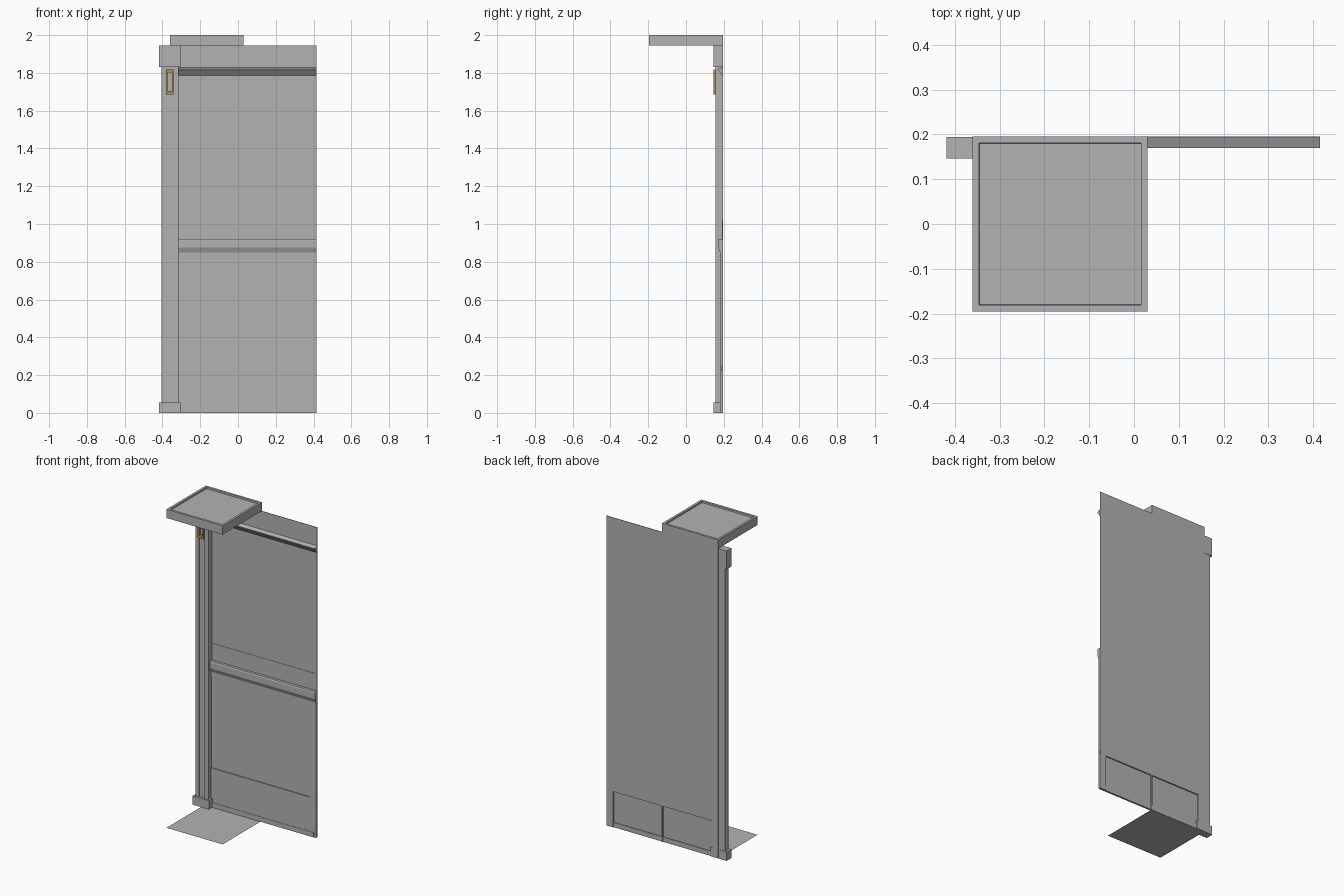
import bpy
import bmesh

if "Cube" in bpy.data.objects:
    bpy.data.objects.remove(bpy.data.objects["Cube"], do_unlink=True)


def material(name, rgb):
    m = bpy.data.materials.new(name)
    m.use_nodes = True
    m.diffuse_color = (*rgb, 1)
    m.node_tree.nodes["Principled BSDF"].inputs["Base Color"].default_value = (*rgb, 1)
    return m


GREY = material("plain grey", (0.45, 0.45, 0.45))
BRASS = material("brass", (0.42, 0.27, 0.09))


def finish(name, bm, mat):
    bmesh.ops.recalc_face_normals(bm, faces=bm.faces)
    mesh = bpy.data.meshes.new(name)
    bm.to_mesh(mesh)
    bm.free()
    mesh.materials.append(mat)
    obj = bpy.data.objects.new(name, mesh)
    bpy.context.collection.objects.link(obj)
    return obj


def boxes(name, spans, mat=GREY):
    """One object from boxes, each given as (x0, x1, y0, y1, z0, z1)."""
    bm = bmesh.new()
    for x0, x1, y0, y1, z0, z1 in spans:
        verts = bmesh.ops.create_cube(bm, size=1)["verts"]
        for v in verts:
            v.co.x = x1 if v.co.x > 0 else x0
            v.co.y = y1 if v.co.y > 0 else y0
            v.co.z = z1 if v.co.z > 0 else z0
    return finish(name, bm, mat)


def extrude_profile(name, profile, axis, start, end):
    """Sweep a closed profile along x (points are y, z) or z (points are x, y)."""
    bm = bmesh.new()
    place = (lambda p, t: (t, *p)) if axis == "x" else (lambda p, t: (*p, t))
    face = bm.faces.new([bm.verts.new(place(p, start)) for p in profile])
    out = bmesh.ops.extrude_face_region(bm, geom=[face])["geom"]
    shift = (end - start, 0, 0) if axis == "x" else (0, 0, end - start)
    bmesh.ops.translate(bm, verts=[g for g in out if isinstance(g, bmesh.types.BMVert)], vec=shift)
    return finish(name, bm, GREY)


LEFT, RIGHT, BACK = -0.36, 0.415, 0.195
POST = -0.315          # inner side of the post
MID = 0.03             # inner edge of the canopy

# Thin wall sheet and the ribs of its two low rear bays
boxes("wall_sheet", [(LEFT, RIGHT, 0.192, BACK, 0.225, 1.945)])
boxes("rear_ribs", [(LEFT, -0.32, 0.185, BACK, 0, 0.225),
                    (MID - 0.004, MID + 0.004, 0.185, BACK, 0, 0.225),
                    (0.37, RIGHT, 0.185, BACK, 0, 0.225),
                    (-0.32, 0.37, 0.185, 0.191, 0, 0.03)])

# Panelled lower wall: frame around a recessed field
boxes("wainscot_frame", [(LEFT, RIGHT, 0.181, 0.187, 0, 0.245),
                         (LEFT, RIGHT, 0.181, 0.193, 0.82, 0.86),
                         (0.375, RIGHT, 0.181, 0.193, 0.245, 0.82)])
boxes("wainscot_field", [(LEFT, 0.375, 0.187, 0.193, 0.225, 0.82)])
boxes("skirting_strip", [(POST, 0.4, 0.179, 0.182, 0, 0.03)])

# Horizontal mouldings
extrude_profile("chair_rail", [(0.193, 0.92), (0.173, 0.92), (0.17, 0.912),
                               (0.17, 0.875), (0.181, 0.85), (0.193, 0.85)], "x", LEFT, RIGHT)
boxes("rail_backing", [(POST, 0.405, 0.19, 0.193, 0.92, 1.025)])
extrude_profile("cornice", [(0.193, 1.83), (0.17, 1.82), (0.17, 1.815), (0.193, 1.785)],
                "x", LEFT, RIGHT)

# Grooved post with base and capital blocks
extrude_profile("post_shaft", [(-0.405, BACK - 0.003), (-0.405, 0.155), (-0.38, 0.155),
                               (-0.38, 0.162), (-0.343, 0.162), (-0.343, 0.155),
                               (POST, 0.155), (POST, BACK - 0.003)], "z", 0.05, 1.835)
boxes("post_base", [(-0.418, -0.305, 0.146, BACK - 0.001, 0, 0.055)])
boxes("post_capital", [(-0.418, -0.305, 0.146, BACK - 0.001, 1.83, 1.945)])

# Brass bracket framing the top of the groove
boxes("bracket", [(-0.382, -0.374, 0.146, 0.163, 1.685, 1.818),
                  (-0.349, -0.341, 0.146, 0.163, 1.685, 1.818),
                  (-0.374, -0.349, 0.146, 0.163, 1.803, 1.818),
                  (-0.374, -0.349, 0.146, 0.163, 1.685, 1.703)], BRASS)

# Ceiling tile with a shallow inset top
bm = bmesh.new()
for v in bmesh.ops.create_cube(bm, size=1)["verts"]:
    v.co = (v.co.x * (MID - LEFT) + (MID + LEFT) / 2, v.co.y * 2 * BACK,
            1.945 if v.co.z < 0 else 2)
bm.normal_update()
top = max(bm.faces, key=lambda f: f.calc_center_median().z)
bmesh.ops.inset_individual(bm, faces=[top], thickness=0.02)
ring = bmesh.ops.inset_individual(bm, faces=[top], thickness=0.001)
bmesh.ops.translate(bm, verts=top.verts, vec=(0, 0, -0.01))
finish("ceiling_tile", bm, GREY)

# Floor tile, a single flat sheet
bm = bmesh.new()
bm.faces.new([bm.verts.new(p) for p in ((LEFT, -BACK, 0), (MID, -BACK, 0),
                                        (MID, BACK - 0.015, 0), (LEFT, BACK - 0.015, 0))])
finish("floor_tile", bm, GREY)
